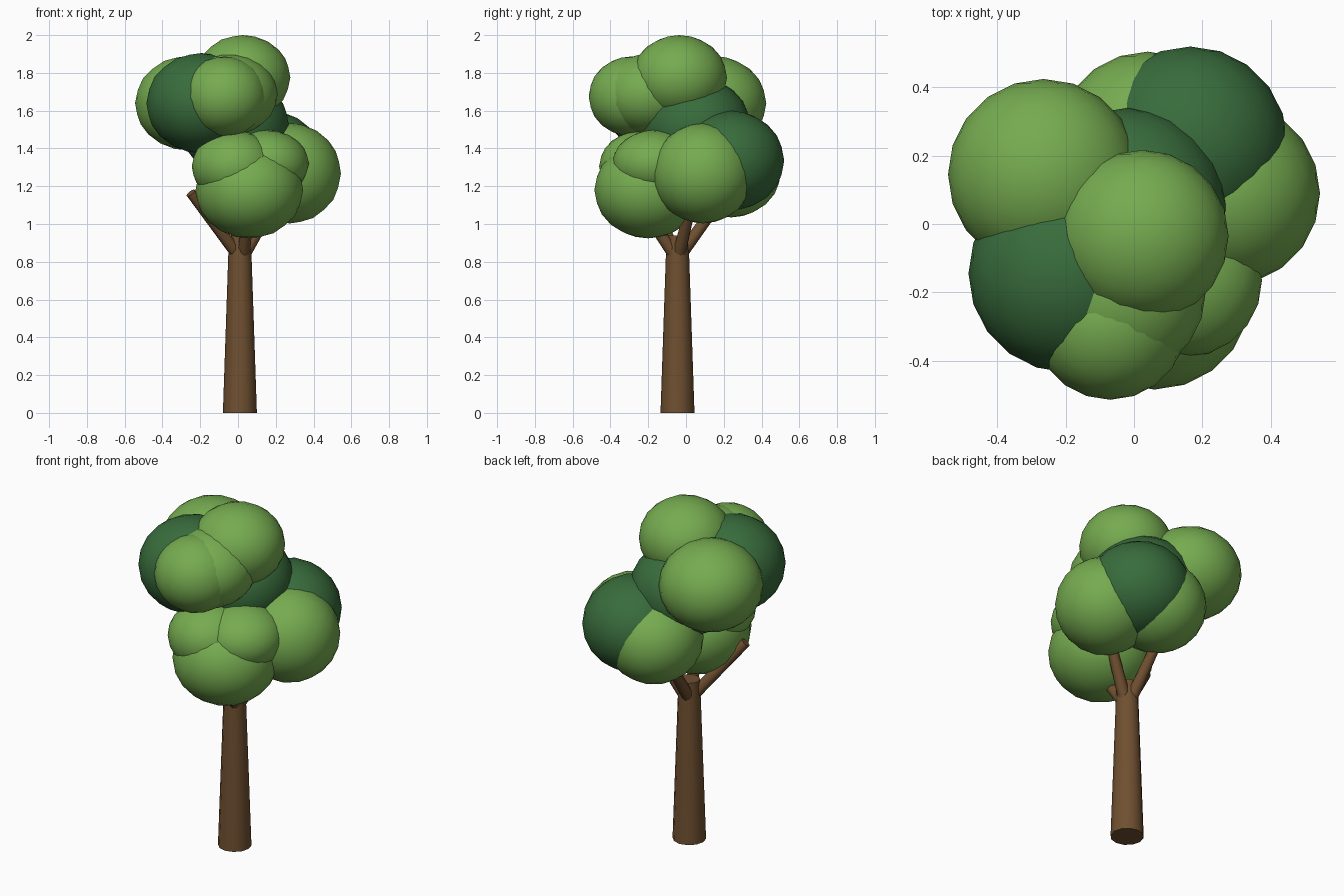
import bpy
import bmesh
from math import radians
from mathutils import Vector

cube = bpy.data.objects.get("Cube")
if cube:
    bpy.data.objects.remove(cube)


def material(name, rgb):
    mat = bpy.data.materials.new(name)
    mat.use_nodes = True
    mat.diffuse_color = (*rgb, 1)
    mat.node_tree.nodes["Principled BSDF"].inputs["Base Color"].default_value = (*rgb, 1)
    return mat


light_leaf = material("light green leaves", (0.18, 0.41, 0.08))
dark_leaf = material("dark green leaves", (0.04, 0.15, 0.045))
bark = material("brown bark", (0.16, 0.08, 0.03))


def add_object(name, bm, mat):
    mesh = bpy.data.meshes.new(name)
    bm.to_mesh(mesh)
    bm.free()
    mesh.materials.append(mat)
    obj = bpy.data.objects.new(name, mesh)
    bpy.context.collection.objects.link(obj)
    bpy.ops.object.select_all(action="DESELECT")
    obj.select_set(True)
    bpy.context.view_layer.objects.active = obj
    bpy.ops.object.shade_smooth_by_angle(angle=radians(40))
    return obj


def limb(name, start, end, r_start, r_end, sides):
    """Tapered cylinder running from start to end."""
    start, end = Vector(start), Vector(end)
    axis = end - start
    bm = bmesh.new()
    bmesh.ops.create_cone(bm, cap_ends=True, segments=sides, radius1=r_start,
                          radius2=r_end, depth=axis.length)
    obj = add_object(name, bm, bark)
    obj.location = (start + end) / 2
    obj.rotation_euler = axis.to_track_quat("Z", "Y").to_euler()


def leaf_clump(name, centre, radius, half_height, mat):
    """Slightly flattened ball of leaves."""
    bm = bmesh.new()
    bmesh.ops.create_icosphere(bm, subdivisions=3, radius=1)
    bmesh.ops.scale(bm, vec=(radius, radius, half_height), verts=bm.verts)
    add_object(name, bm, mat).location = centre


# Trunk and branches
limb("trunk", (0.01, -0.045, 0), (0.01, -0.045, 0.94), 0.09, 0.058, 12)
branches = {
    "right_branch": ((-0.01, -0.06, 0.85), (-0.25, -0.2, 1.165)),
    "left_branch": ((0.04, -0.035, 0.85), (0.22, 0.04, 1.16)),
    "back_branch": ((0.0, -0.02, 0.85), (-0.02, 0.2, 1.15)),
    "front_branch": ((0.03, -0.07, 0.85), (0.06, -0.24, 1.1)),
}
for name, (start, end) in branches.items():
    limb(name, start, end, 0.034, 0.027, 10)

# Upper crown
leaf_clump("top_clump", (0.025, -0.035, 1.775), 0.252, 0.225, light_leaf)
leaf_clump("upper_back_right_clump", (-0.265, 0.145, 1.64), 0.28, 0.25, light_leaf)
leaf_clump("upper_right_clump", (-0.195, -0.145, 1.64), 0.29, 0.265, dark_leaf)
leaf_clump("centre_clump", (-0.02, 0.05, 1.52), 0.29, 0.26, dark_leaf)
leaf_clump("upper_front_clump", (-0.07, -0.29, 1.675), 0.225, 0.212, light_leaf)
leaf_clump("upper_inner_clump", (-0.04, -0.2, 1.685), 0.25, 0.215, light_leaf)

# Lower crown
leaf_clump("left_clump", (0.275, 0.09, 1.268), 0.27, 0.265, light_leaf)
leaf_clump("back_left_clump", (0.165, 0.235, 1.335), 0.285, 0.265, dark_leaf)
leaf_clump("back_clump", (0.04, 0.24, 1.285), 0.265, 0.25, light_leaf)
leaf_clump("lower_front_clump", (0.06, -0.2, 1.18), 0.285, 0.256, light_leaf)
leaf_clump("front_right_clump", (-0.02, -0.235, 1.305), 0.225, 0.19, light_leaf)
leaf_clump("front_left_clump", (0.15, -0.165, 1.32), 0.225, 0.178, light_leaf)
